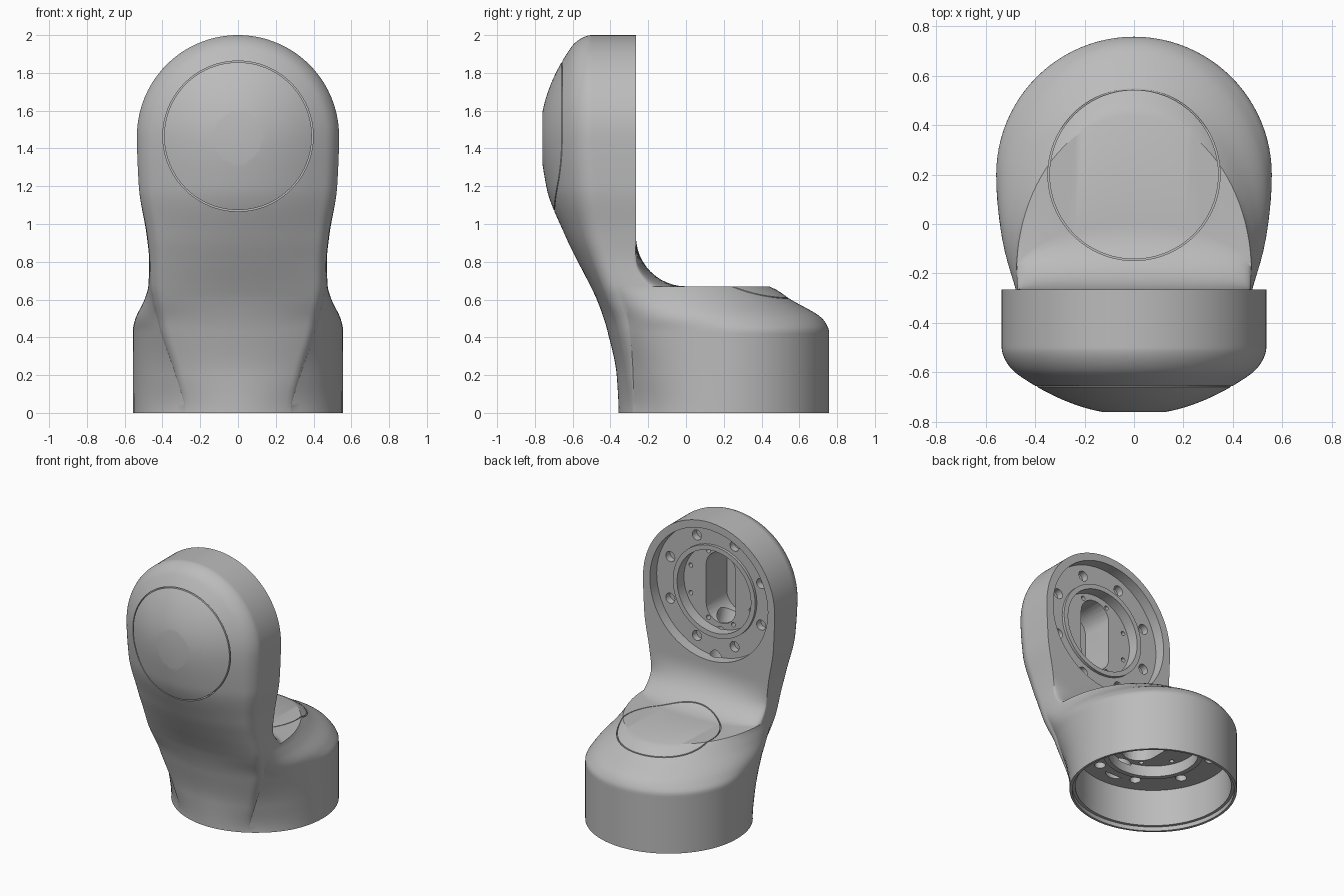
import bpy, bmesh, math
from mathutils import Matrix, Vector

if "Cube" in bpy.data.objects:
    bpy.data.objects.remove(bpy.data.objects["Cube"], do_unlink=True)

grey = bpy.data.materials.new("cast grey")
grey.use_nodes = True
grey.diffuse_color = (0.5, 0.5, 0.5, 1)
grey.node_tree.nodes["Principled BSDF"].inputs["Base Color"].default_value = grey.diffuse_color

DISC_Z, DISC_R, BACK, BASE_Y, TOP = 1.465, 0.535, -0.265, 0.2, 0.67

# Slice stations: height, front centre, corner x, corner y, side x, side y, rear
STATIONS = [
    (0, -.357, .28, -.28, .557, .2, .757),
    (.2, -.367, .33, -.3, .557, .2, .757),
    (.43, -.415, .41, -.34, .557, .2, .757),
    (.49, -.432, .425, -.355, .546, .1, .73),
    (.6, -.472, .452, -.4, .495, -.1, .555),
    (TOP, -.505, .463, -.425, .475, -.2, .44),
    (.8, -.572, .467, -.47, .47, -.268, -.23),
    (.935, -.638, .48, -.51, .483, BACK, BACK),
    (1.2, -.74, .525, -.55, .525, BACK, BACK),
    (DISC_Z, -.772, DISC_R, -.56, DISC_R, BACK, BACK),
]


def station(z):
    """Smooth, non-overshooting interpolation of the station table."""
    z = min(z, DISC_Z)
    last = len(STATIONS) - 1
    i = max(k for k in range(last) if STATIONS[k][0] <= z)

    def slope(k, c):
        if k in (0, last):
            return 0
        a, b, d = STATIONS[k - 1:k + 2]
        s, t = (b[c] - a[c]) / (b[0] - a[0]), (d[c] - b[c]) / (d[0] - b[0])
        return 2 * s * t / (s + t) if s * t > 0 else 0

    p, q = STATIONS[i], STATIONS[i + 1]
    h = q[0] - p[0]
    t = (z - p[0]) / h
    s = t * t * (3 - 2 * t)
    return [p[c] + (q[c] - p[c]) * s + h * t * (1 - t) * ((1 - t) * slope(i, c) - t * slope(i + 1, c))
            for c in range(1, 7)]


def outline(z, above=False):
    """Closed horizontal section of the body at height z."""
    front, cx, cy, sx, sy, rear = station(z)
    if z > TOP or above:
        fillet = -BACK
        rear = -math.sqrt(max(0, fillet ** 2 - max(0, TOP + fillet - z) ** 2))
    rise = max(0, z - DISC_Z)
    if rise:
        cx = sx = math.sqrt(max(0, DISC_R ** 2 - rise ** 2))
    rounding = min(.06, .1 * z)

    def face(x):
        u = min(1, math.hypot(x, rise) / DISC_R if rise else x / cx)
        edge = max(0, (u - .88) / .12)
        return front + (cy - front) * u * u + rounding * (1 - math.sqrt(max(0, 1 - edge * edge)))

    half = []
    for k in range(28):                      # front face
        x = cx * math.sin(math.pi / 2 * k / 28)
        half.append((x, face(x)))
    corner = cy + rounding
    ky = corner + .35 * (sy - corner)
    for k in range(12):                      # side wall
        t = k / 12
        a, b, c = (1 - t) ** 2, 2 * t * (1 - t), t * t
        half.append((a * cx + b * sx + c * sx, a * corner + b * ky + c * sy))
    for k in range(25):                      # rear
        t = math.pi / 2 * k / 24
        half.append((sx * math.cos(t), sy + (rear - sy) * math.sin(t)))
    return half + [(-x, y) for x, y in half[-2:0:-1]]


def make_object(name, bm):
    bmesh.ops.recalc_face_normals(bm, faces=bm.faces)
    mesh = bpy.data.meshes.new(name)
    bm.to_mesh(mesh)
    bm.free()
    mesh.materials.append(grey)
    ob = bpy.data.objects.new(name, mesh)
    bpy.context.collection.objects.link(ob)
    return ob


def loft(name, rings):
    bm = bmesh.new()
    loops = [[bm.verts.new(p) for p in ring] for ring in rings]
    for a, b in zip(loops, loops[1:]):
        for i in range(len(a)):
            j = (i + 1) % len(a)
            bm.faces.new((a[i], a[j], b[j], b[i]))
    bm.faces.new(loops[0])
    bmesh.ops.remove_doubles(bm, verts=bm.verts, dist=1e-5)
    return make_object(name, bm)


# Body: stacked sections, denser towards the round top
lower = [TOP * k / 40 for k in range(41)]
fillet = [TOP - BACK * (1 - math.cos(math.pi / 2 * k / 12)) for k in range(1, 13)]
middle = [fillet[-1] + (DISC_Z - fillet[-1]) * k / 20 for k in range(1, 21)]
crown = [DISC_Z + DISC_R * math.sin(math.pi / 2 * k / 36) for k in range(1, 37)]
levels = [(z, False) for z in lower] + [(TOP, True)] + [(z, True) for z in fillet + middle + crown]
body = loft("link_body", [[(x, y, z) for x, y in outline(z, up)] for z, up in levels])


def cut(name, bm, place=Matrix()):
    bm.transform(place)
    tool = make_object(name, bm)
    tool.hide_render = True
    mod = body.modifiers.new(name, "BOOLEAN")
    mod.operation, mod.solver, mod.object = "DIFFERENCE", "EXACT", tool
    bpy.context.view_layer.objects.active = body
    bpy.ops.object.modifier_apply(modifier=name)
    bpy.data.objects.remove(tool, do_unlink=True)


def lathe(points, closed=False):
    """Spin (radius, depth) points around the local z axis."""
    bm = bmesh.new()
    verts = [bm.verts.new((r, 0, d)) for r, d in points]
    pairs = list(zip(verts, verts[1:])) + ([(verts[-1], verts[0])] if closed else [])
    edges = [bm.edges.new(p) for p in pairs]
    bmesh.ops.spin(bm, geom=verts + edges, axis=(0, 0, 1), cent=(0, 0, 0),
                   angle=math.tau, steps=96, use_merge=False)
    bmesh.ops.remove_doubles(bm, verts=bm.verts, dist=1e-5)
    return bm


def rod(bm, radius, a, b, segments=20):
    a, b = Vector(a), Vector(b)
    turn = (b - a).to_track_quat("Z", "Y").to_matrix().to_4x4()
    bmesh.ops.create_cone(bm, cap_ends=True, segments=segments, radius1=radius, radius2=radius,
                          depth=(b - a).length, matrix=Matrix.Translation((a + b) / 2) @ turn)


def joint_socket(name, place, mouth, flange, slot_end):
    """Stepped flange with bolt circles and a long central slot."""
    edge = mouth[-1][0]
    cut(name, lathe([(0, -.1)] + mouth + [(edge, flange), (.335, flange), (.335, flange - .02),
                    (.3, flange - .02), (.3, flange + .06), (0, flange + .06)]), place)
    holes = bmesh.new()
    for k in range(8):
        a = math.tau * (k + .5) / 8
        for ring, radius, depth in ((.4, .037, .05), (.265, .016, .1)):
            x, y = ring * math.cos(a), ring * math.sin(a)
            rod(holes, radius, (x, y, flange - .01), (x, y, flange + depth))
    cut(name + "_holes", holes, place)
    slot = bmesh.new()
    sides = [(.12 * math.cos(t), .12 * math.sin(t) + (.14 if k < 13 else -.14))
             for k in range(26) for t in [math.pi * (k if k < 13 else k - 1) / 12]]
    base = slot.faces.new([slot.verts.new((x, y, flange)) for x, y in sides])
    top = bmesh.ops.extrude_face_region(slot, geom=[base])["geom"]
    bmesh.ops.translate(slot, verts=[v for v in top if isinstance(v, bmesh.types.BMVert)],
                        vec=(0, 0, slot_end - flange))
    cut(name + "_slot", slot, place)


base_place = Matrix.Translation((0, BASE_Y, 0))
disc_place = Matrix.Translation((0, BACK, DISC_Z)) @ Matrix.Rotation(math.pi / 2, 4, "X")
joint_socket("base_socket", base_place, [(.54, -.1), (.54, .03), (.52, .03)], .3, .56)
joint_socket("disc_socket", disc_place, [(.48, -.1)], .08, .38)

# Cable channel between the two sockets
channel = bmesh.new()
rod(channel, .09, (0, -.16, .32), (0, -.53, 1.25), 32)
cut("cable_channel", channel)

# Cover seams and the flat spot on the front cover
cut("front_seam", lathe([(.391, .37), (.398, .37), (.398, .6), (.391, .6)], True), disc_place)
cut("top_seam", lathe([(.342, .6), (.348, .6), (.348, .8), (.342, .8)], True), base_place)
flat = bmesh.new()
rod(flat, .25, (0, -.76, DISC_Z), (0, -.9, DISC_Z), 48)
cut("front_flat", flat)

# Shading
bpy.ops.object.select_all(action="DESELECT")
body.select_set(True)
bpy.context.view_layer.objects.active = body
bpy.ops.object.shade_smooth_by_angle(angle=math.radians(30))
